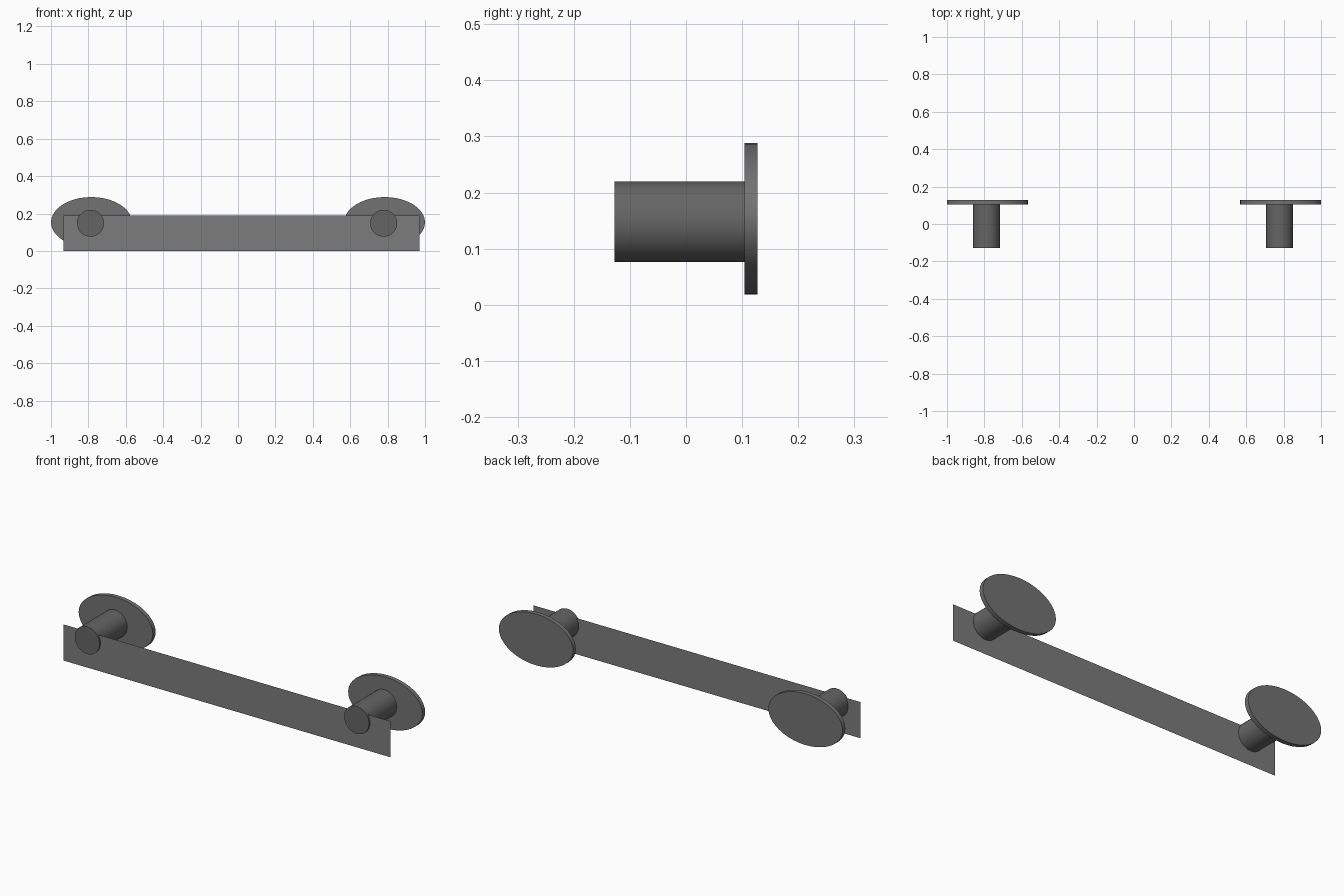
import bpy
from math import pi

if "Cube" in bpy.data.objects:
    bpy.data.objects.remove(bpy.data.objects["Cube"])


def grey(name, v):
    mat = bpy.data.materials.new(name)
    mat.diffuse_color = (v, v, v, 1)
    return mat


PLATE, FLANGE, PEG = grey("plate_grey", 0.11), grey("flange_grey", 0.09), grey("peg_grey", 0.07)
PLATE.diffuse_color = (0.2, 0.2, 0.2, 1)
FLANGE.diffuse_color = (0.17, 0.17, 0.17, 1)
PEG.diffuse_color = (0.13, 0.13, 0.13, 1)


def y_cylinder(name, x, z, rx, rz, y0, y1, mat, sides=40):
    """Elliptical cylinder lying along y, from y0 to y1."""
    bpy.ops.mesh.primitive_cylinder_add(vertices=sides, radius=1, depth=y1 - y0,
                                        location=(x, (y0 + y1) / 2, z),
                                        rotation=(pi / 2, 0, 0))
    ob = bpy.context.object
    ob.name = name
    ob.scale = (rx, rz, 1)
    bpy.ops.object.transform_apply(location=False, rotation=True, scale=True)
    bpy.ops.object.shade_smooth_by_angle()
    ob.data.materials.append(mat)


# Round pegs with oval end flanges, one pair per side
for side, peg_x, flange_x in (("left", -0.789, -0.784), ("right", 0.779, 0.784)):
    y_cylinder(side + "_peg", peg_x, 0.148, 0.072, 0.072, -0.127, 0.104, PEG)
    y_cylinder(side + "_flange", flange_x, 0.153, 0.216, 0.135, 0.104, 0.127, FLANGE)

# Thin single-sheet front plate, with the peg tips poking just through it
bpy.ops.mesh.primitive_plane_add(size=1, location=(0.018, -0.118, 0.095),
                                 rotation=(pi / 2, 0, 0))
plate = bpy.context.object
plate.name = "front_plate"
plate.scale = (1.904, 0.19, 1)
bpy.ops.object.transform_apply(location=False, rotation=True, scale=True)
plate.data.materials.append(PLATE)

for m in bpy.data.materials:
    if m.users and not m.is_grease_pencil:
        m.use_nodes = True
        m.node_tree.nodes["Principled BSDF"].inputs["Base Color"].default_value = m.diffuse_color
